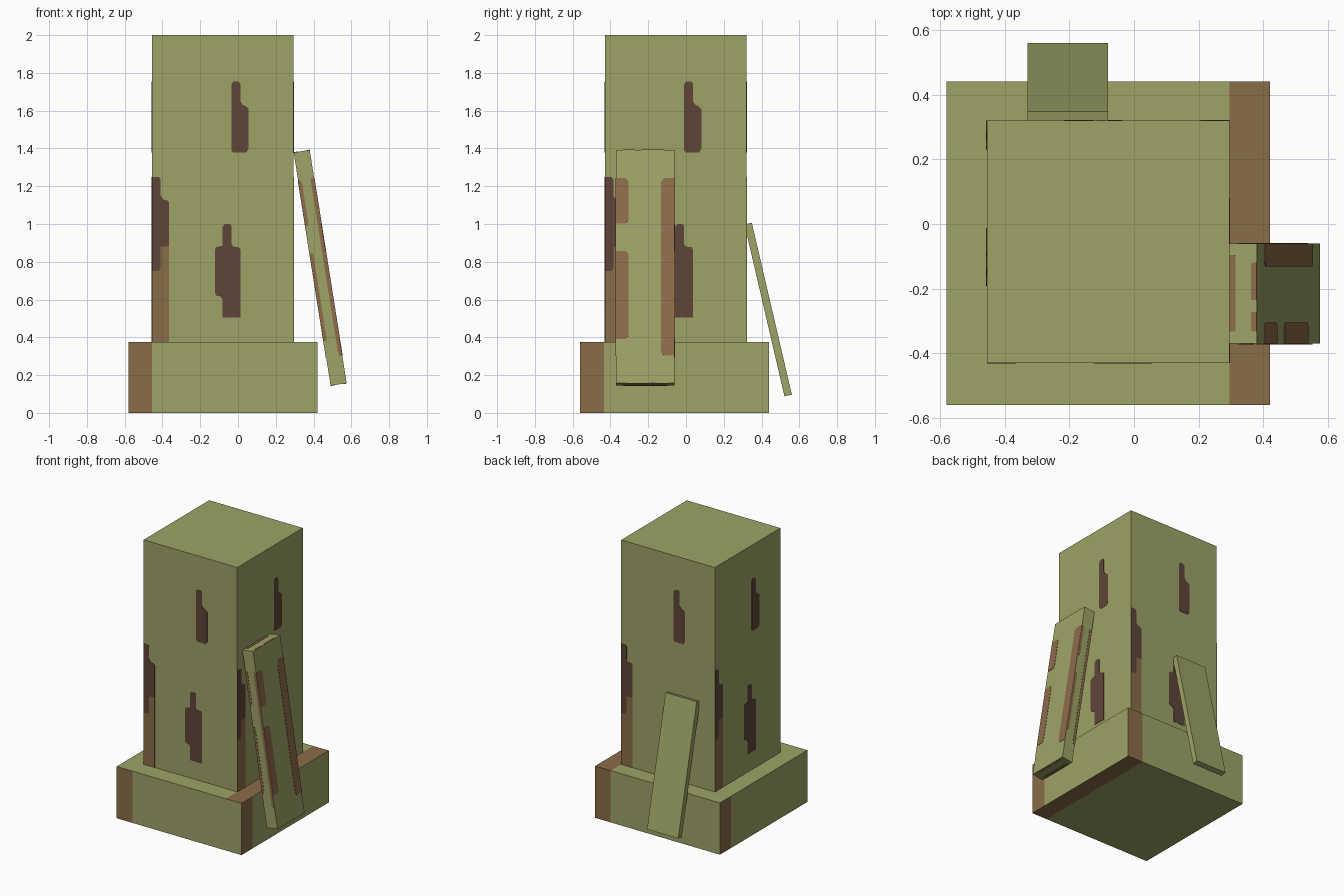
import bpy, bmesh, math
from mathutils import Vector

old = bpy.data.objects.get("Cube")
if old:
    bpy.data.objects.remove(old, do_unlink=True)


def material(name, rgb):
    lin = [((c / 255 + 0.055) / 1.055) ** 2.4 for c in rgb] + [1.0]
    m = bpy.data.materials.new(name)
    m.use_nodes = True
    m.diffuse_color = lin
    bsdf = next(n for n in m.node_tree.nodes if n.type == 'BSDF_PRINCIPLED')
    bsdf.inputs["Base Color"].default_value = lin
    bsdf.inputs["Roughness"].default_value = 0.9
    return m


GREEN = material("olive_green", (157, 163, 102))
BROWN = material("earth_brown", (138, 108, 72))
TAN = material("plank_brown", (142, 107, 74))
DARK = material("dark_brown", (94, 69, 57))

X, Y, Z = Vector((1, 0, 0)), Vector((0, 1, 0)), Vector((0, 0, 1))
# Each face of a box: rightward and upward direction as seen from outside
SIDES = [(X, Z), (Y, Z), (-X, Z), (-Y, Z)]
ENDS = [(-X, -Y), (-X, Y)]


def add_object(name, bm, mats, loc, rot):
    me = bpy.data.meshes.new(name)
    bm.to_mesh(me)
    bm.free()
    for m in mats:
        me.materials.append(m)
    ob = bpy.data.objects.new(name, me)
    ob.location, ob.rotation_euler = loc, rot
    bpy.context.collection.objects.link(ob)
    return ob


def box(size):
    bm = bmesh.new()
    bmesh.ops.create_cube(bm, size=1)
    bmesh.ops.scale(bm, vec=size, verts=bm.verts)
    return bm


def patches(name, size, faces, outlines, mat, loc, rot=(0, 0, 0)):
    """Thin plates on box faces; outlines are given as 0..1 face coordinates."""
    bm = bmesh.new()
    size = Vector(size)
    for u, v in faces:
        n = u.cross(v)
        for pts in outlines:
            verts = [bm.verts.new(size * (u * (a - 0.5) + v * (b - 0.5) + n * 0.5))
                     for a, b in pts]
            face = bm.faces.new(verts)
            new = bmesh.ops.extrude_face_region(bm, geom=[face])["geom"]
            bmesh.ops.translate(bm, vec=n * 0.002,
                                verts=[g for g in new if isinstance(g, bmesh.types.BMVert)])
    bmesh.ops.recalc_face_normals(bm, faces=bm.faces)
    return add_object(name, bm, [mat], loc, rot)


# Base block, with a brown band along one edge of every face
bm = box((1, 1, 0.375))
for axis in (X, Y):
    for d in (-0.375, 0.375):
        bmesh.ops.bisect_plane(bm, geom=bm.verts[:] + bm.edges[:] + bm.faces[:],
                               plane_co=axis * d, plane_no=axis)
for f in bm.faces:
    c, n = f.calc_center_median(), f.normal
    if abs(n.z) > 0.5:
        band = c.x > 0.375
    elif abs(n.y) > 0.5:
        band = c.x * n.y > 0.375
    else:
        band = -c.y * n.x > 0.375
    f.material_index = int(band)
add_object("base_block", bm, [GREEN, BROWN], (-0.08, -0.06, 0.1875), (0, 0, 0))

# Tower
T_SIZE, T_LOC = (0.75, 0.75, 1.625), (-0.08, -0.055, 1.1875)
add_object("tower", box(T_SIZE), [GREEN], T_LOC, (0, 0, 0))


def on_tower(pts):
    """Outline in units from the left edge and the ground to face coordinates."""
    return [(a / 0.75, (z - 0.375) / 1.625) for a, z in pts]


upper = [(0.42, 1.39), (0.43, 1.378), (0.50, 1.378), (0.511, 1.40), (0.511, 1.61),
         (0.495, 1.625), (0.48, 1.63), (0.468, 1.65), (0.468, 1.74), (0.458, 1.754),
         (0.43, 1.754), (0.42, 1.74)]
edge = [(0, 0.75), (0.035, 0.75), (0.045, 0.77), (0.045, 0.88), (0.09, 0.88),
        (0.09, 1.115), (0.08, 1.125), (0.058, 1.13), (0.045, 1.15), (0.045, 1.235),
        (0.035, 1.25), (0, 1.25)]
middle = [(0.373, 0.505), (0.468, 0.505), (0.468, 0.865), (0.458, 0.878), (0.43, 0.88),
          (0.42, 0.895), (0.42, 0.99), (0.41, 1.0), (0.385, 1.0), (0.373, 0.985),
          (0.373, 0.885), (0.342, 0.878), (0.332, 0.865), (0.332, 0.635), (0.342, 0.62),
          (0.362, 0.617), (0.373, 0.60)]
corner = [(0, 0.375), (0.09, 0.375), (0.09, 0.88), (0.045, 0.88), (0.045, 0.77),
          (0.035, 0.75), (0, 0.75)]
patches("tower_dark_patches", T_SIZE, SIDES,
        [on_tower(p) for p in (upper, edge, middle)], DARK, T_LOC)
patches("tower_corner_strips", T_SIZE, SIDES, [on_tower(corner)], BROWN, T_LOC)

# Large leaning plank with brown strips along its edges
P_SIZE, P_LOC, P_ROT = (0.086, 0.31, 1.25), (0.435, -0.215, 0.768), (0, math.radians(-9), 0)
add_object("large_plank", box(P_SIZE), [GREEN], P_LOC, P_ROT)


def strip(a, b, low, high):
    """Strip from face edge a to b, with the corners at b trimmed."""
    t = b + (a - b) * 0.2
    pts = [(a, low), (t, low), (b, low + 0.015), (b, high - 0.015), (t, high), (a, high)]
    return pts if a < b else pts[::-1]


strips = [strip(0, 0.21, 0.19, 0.567), strip(0, 0.21, 0.684, 0.879),
          strip(1, 0.77, 0.118, 0.879)]
patches("large_plank_strips", P_SIZE, SIDES + ENDS, strips, TAN, P_LOC, P_ROT)

# Small plank leaning on the back
add_object("small_plank", box((0.25, 0.04, 0.934)), [GREEN],
           (-0.205, 0.435, 0.547), (math.radians(13.1), 0, 0))
